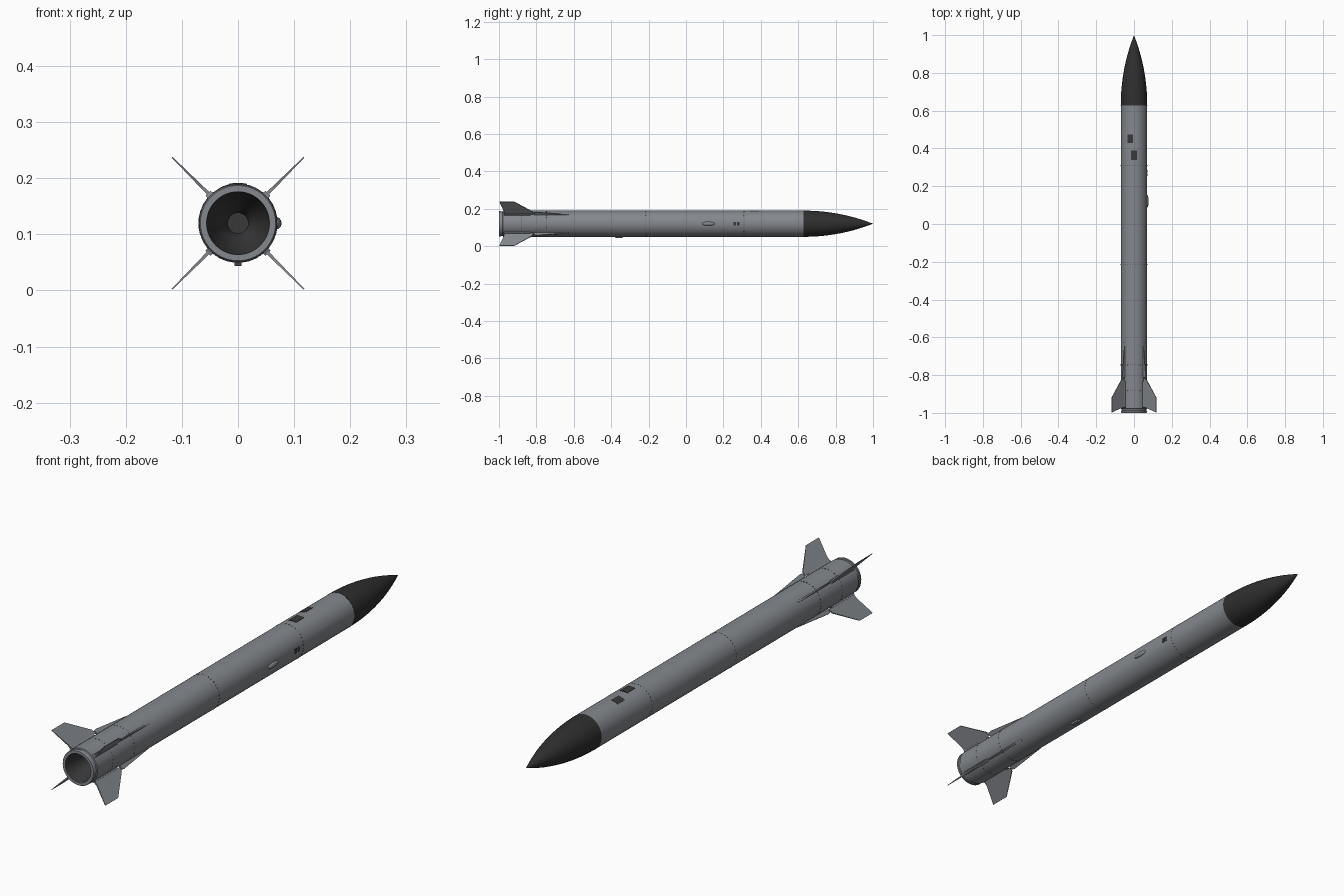
import bpy, bmesh, math
from mathutils import Vector

if "Cube" in bpy.data.objects:
    bpy.data.objects.remove(bpy.data.objects["Cube"])

ZC, R = 0.12, 0.07


def mat(name, c):
    m = bpy.data.materials.new(name)
    m.diffuse_color = (*c, 1)
    m.use_nodes = True
    m.node_tree.nodes["Principled BSDF"].inputs["Base Color"].default_value = m.diffuse_color
    return m


GREY = mat("body grey", (0.23, 0.245, 0.265))
BLACK = mat("nose black", (0.028, 0.028, 0.028))
DARK = mat("panel dark", (0.04, 0.04, 0.042))
SEAM = mat("seam grey", (0.11, 0.115, 0.125))


def finish(bm, name, m, smooth=True):
    bmesh.ops.remove_doubles(bm, verts=bm.verts, dist=1e-6)
    bmesh.ops.recalc_face_normals(bm, faces=bm.faces)
    me = bpy.data.meshes.new(name)
    bm.to_mesh(me)
    bm.free()
    ob = bpy.data.objects.new(name, me)
    bpy.context.collection.objects.link(ob)
    me.materials.append(m)
    if smooth:
        bpy.context.view_layer.objects.active = ob
        ob.select_set(True)
        bpy.ops.object.shade_smooth_by_angle(angle=math.radians(35))
        ob.select_set(False)
    return ob


def at(r, a, y):
    """Point at radius r and angle a (from +x towards +z) about the axis."""
    return Vector((r * math.cos(a), y, ZC + r * math.sin(a)))


def lathe(name, prof, m, n=64):
    bm = bmesh.new()
    rings = [[bm.verts.new(at(r, 2 * math.pi * i / n, y)) for i in range(n)]
             if r > 0 else [bm.verts.new((0, y, ZC))] for r, y in prof]
    for a, b in zip(rings, rings[1:]):
        for i in range(n):
            j = (i + 1) % n
            if len(a) == 1:
                bm.faces.new((a[0], b[i], b[j]))
            elif len(b) == 1:
                bm.faces.new((a[i], a[j], b[0]))
            else:
                bm.faces.new((a[i], a[j], b[j], b[i]))
    return finish(bm, name, m)


# Body tube with stepped tail ring
lathe("body_tube", [(0.0, 0.63), (R, 0.63), (R, -0.978), (0.0665, -0.98),
                    (0.0665, -0.988), (0.069, -0.99), (0.069, -0.997),
                    (0.067, -1.0), (0.056, -1.0), (0.056, -0.99)], GREY)

# Hollow nozzle
lathe("nozzle", [(0.056, -0.999), (0.054, -0.985), (0.042, -0.94),
                 (0.028, -0.9), (0.018, -0.88), (0.018, -0.85), (0, -0.85)], DARK)

# Tangent ogive nose
L = 0.37
rho = (R * R + L * L) / (2 * R)
nose = [(math.sqrt(rho ** 2 - (L * i / 24) ** 2) + R - rho, 0.63 + L * i / 24)
        for i in range(24)]
lathe("nose_cone", [(0, 0.628), (R + 0.0004, 0.628)] + nose + [(0, 1.0)], BLACK)


def prism(name, pts, a, w, m, tipw=None):
    """Plate in the (radius, y) plane at angle a; thins towards the outer radius."""
    tipw = w if tipw is None else tipw
    rmin, rmax = min(p[0] for p in pts), max(p[0] for p in pts)
    bm = bmesh.new()
    side = Vector((-math.sin(a), 0, math.cos(a)))
    sides = []
    for s in (-1, 1):
        sides.append([bm.verts.new(at(r, a, y) + side * s * 0.5 *
                      (w + (tipw - w) * (r - rmin) / (rmax - rmin)))
                      for r, y in pts])
    lo, hi = sides
    bm.faces.new(lo)
    bm.faces.new(hi[::-1])
    for i in range(len(pts)):
        j = (i + 1) % len(pts)
        bm.faces.new((lo[i], hi[i], hi[j], lo[j]))
    return finish(bm, name, m, False)


# Four diagonal fins, each with a hinge mount and a forward strake
for k in range(4):
    a = math.pi / 4 + k * math.pi / 2
    prism(f"fin_{k}", [(0.074, -0.815), (0.092, -0.822), (0.1665, -0.918),
                       (0.1665, -0.998), (0.09, -0.972), (0.074, -0.972)],
          a, 0.006, GREY, 0.002)
    prism(f"fin_mount_{k}", [(0.066, -0.83), (0.0755, -0.835), (0.0755, -0.97),
                             (0.066, -0.975)], a, 0.015, GREY, 0.012)
    prism(f"strake_{k}", [(0.067, -0.625), (0.071, -0.63), (0.088, -0.80),
                          (0.086, -0.813), (0.067, -0.813)], a, 0.008, GREY, 0.003)


def plate(name, y0, y1, a0, a1, m, h=0.001):
    """Curved plate lying on the body."""
    bm = bmesh.new()
    n = 6
    a0, a1 = math.radians(a0), math.radians(a1)
    loops = [[bm.verts.new(at(r, a0 + (a1 - a0) * i / n, y)) for i in range(n + 1)]
             for r, y in ((R - 0.002, y0), (R + h, y0), (R + h, y1), (R - 0.002, y1))]
    for p, q in zip(loops, loops[1:] + loops[:1]):
        for i in range(n):
            bm.faces.new((p[i], p[i + 1], q[i + 1], q[i]))
    for i in (0, n):
        bm.faces.new([l[i] for l in loops])
    return finish(bm, name, m)


# Dark access panels on top and right side
plate("top_panel_front", 0.43, 0.475, 94, 119, DARK)
plate("top_panel_rear", 0.34, 0.39, 77, 103, DARK, 0.0018)
plate("side_panel_a", 0.255, 0.268, -8, 8, DARK)
plate("side_panel_b", 0.272, 0.285, -8, 8, DARK)

# Side blister
bm = bmesh.new()
bmesh.ops.create_uvsphere(bm, u_segments=24, v_segments=12, radius=1)
for v in bm.verts:
    v.co = Vector((0.068 + 0.0095 * v.co.x, 0.12 + 0.035 * v.co.y, ZC + 0.011 * v.co.z))
finish(bm, "side_blister", GREY)

# Launch shoe underneath
prism("launch_shoe", [(0.067, -0.33), (0.0765, -0.34), (0.0765, -0.375), (0.067, -0.385)],
      -math.pi / 2, 0.014, GREY, 0.012)

# Rings of screw heads along the section joints
for k, y in enumerate((0.31, -0.215, -0.745, -0.88)):
    bm = bmesh.new()
    for i in range(32):
        a = 2 * math.pi * (i + 0.5) / 32
        side = Vector((-math.sin(a), 0, math.cos(a)))
        vs = []
        for r in (R - 0.001, R + 0.0006):
            vs.append([bm.verts.new(at(r, a, y + 0.0028 * math.sin(t * math.pi / 4))
                       + side * 0.0028 * math.cos(t * math.pi / 4)) for t in range(8)])
        bm.faces.new(vs[1])
        for t in range(8):
            u = (t + 1) % 8
            bm.faces.new((vs[0][t], vs[0][u], vs[1][u], vs[1][t]))
    finish(bm, f"joint_screws_{k}", SEAM, False)
